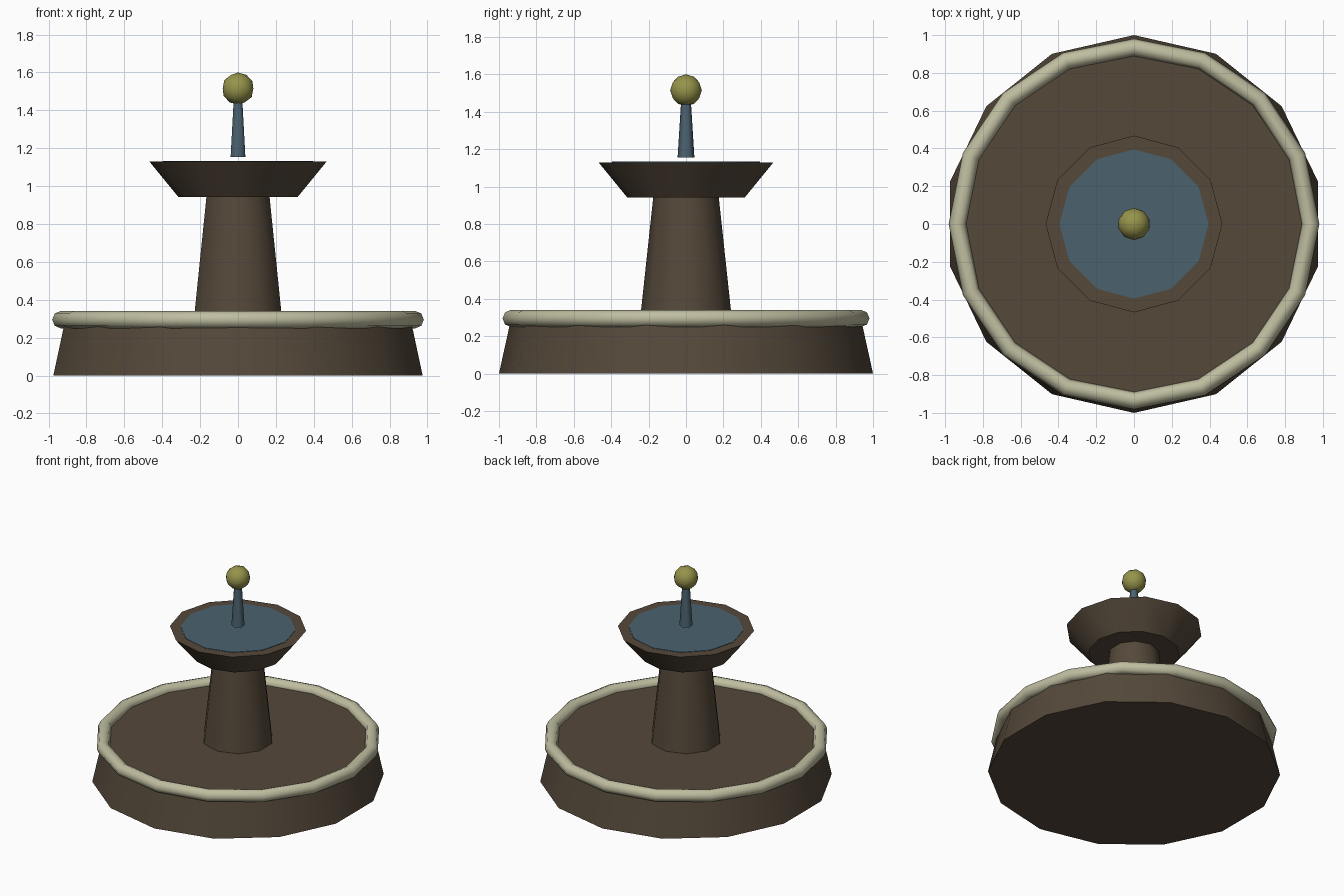
import bpy
import math

cube = bpy.data.objects.get("Cube")
if cube:
    bpy.data.objects.remove(cube, do_unlink=True)


def material(name, rgb):
    mat = bpy.data.materials.new(name)
    mat.use_nodes = True
    mat.diffuse_color = (*rgb, 1)
    mat.node_tree.nodes["Principled BSDF"].inputs["Base Color"].default_value = (*rgb, 1)
    return mat


stone = material("brown stone", (0.089, 0.065, 0.042))
trim = material("pale trim", (0.52, 0.51, 0.35))
water = material("blue water", (0.07, 0.122, 0.158))
gold = material("dull gold", (0.305, 0.296, 0.07))


def finish(name, mat, angle):
    """Name, colour and smooth the part that was just added."""
    obj = bpy.context.object
    obj.name = name
    obj.data.materials.append(mat)
    bpy.ops.object.shade_smooth_by_angle(angle=math.radians(angle))
    return obj


def tapered(name, mat, sides, r_low, r_high, z_low, z_high, angle=45):
    """Upright tapered prism between two heights."""
    bpy.ops.mesh.primitive_cone_add(
        vertices=sides, radius1=r_low, radius2=r_high,
        depth=z_high - z_low, location=(0, 0, (z_low + z_high) / 2))
    return finish(name, mat, angle)


# Lower pool and its rounded rim
tapered("pool_base", stone, 14, 1.0, 0.935, 0, 0.295)
bpy.ops.mesh.primitive_torus_add(
    major_segments=16, minor_segments=8,
    major_radius=0.935, minor_radius=0.046, location=(0, 0, 0.295))
finish("pool_rim", trim, 60)

# Pedestal and upper bowl
tapered("pedestal", stone, 10, 0.245, 0.175, 0.295, 0.945)
tapered("upper_bowl", stone, 12, 0.315, 0.468, 0.943, 1.13)
tapered("upper_water", water, 12, 0.395, 0.395, 1.127, 1.133)

# Water jet floating over the bowl, topped with a ball
tapered("water_jet", water, 6, 0.045, 0.026, 1.155, 1.46, angle=62)
bpy.ops.mesh.primitive_ico_sphere_add(subdivisions=2, radius=0.085, location=(0, 0, 1.515))
finish("ball_finial", gold, 45)
